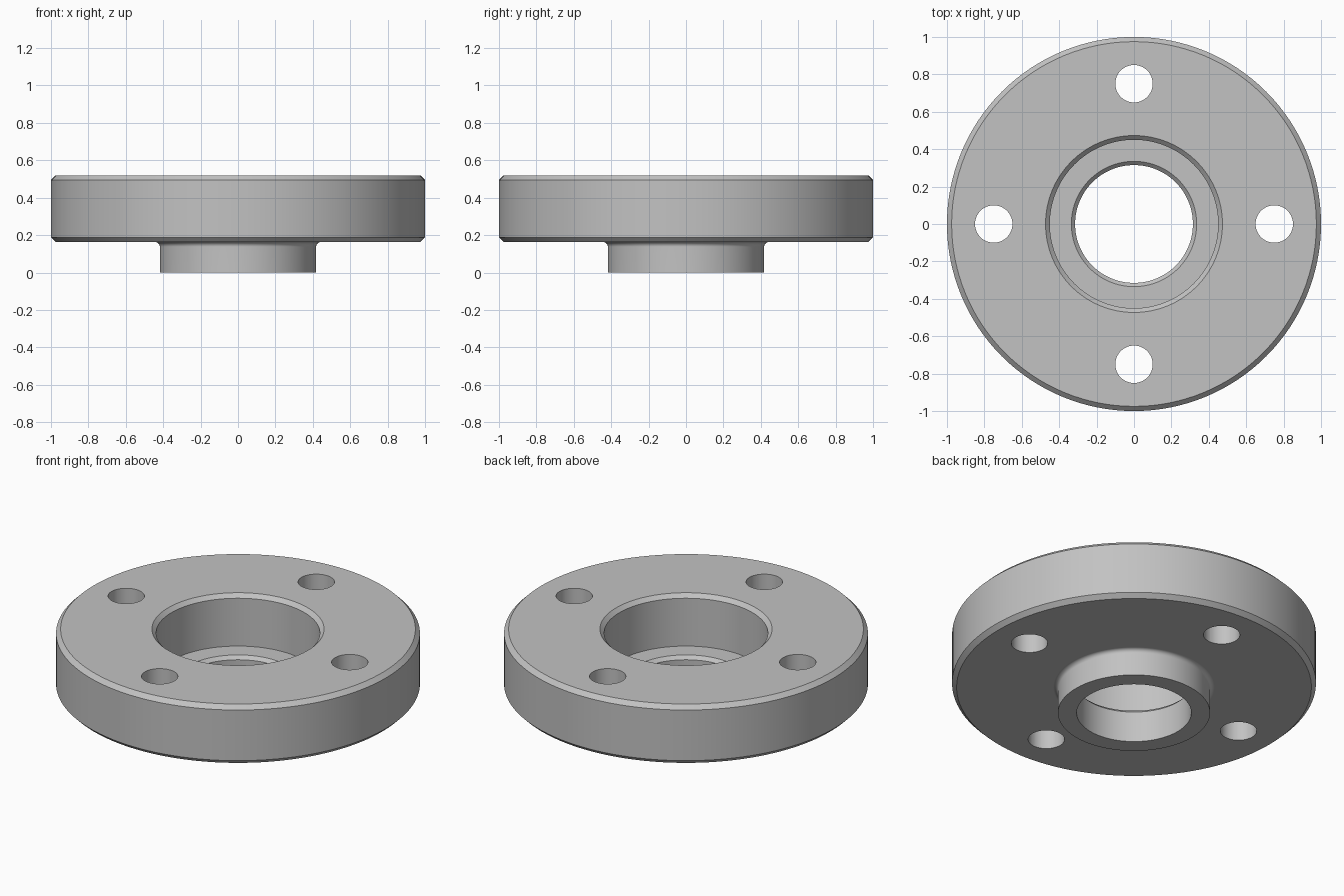
import bpy, bmesh
from math import cos, sin, pi, radians

default = bpy.data.objects.get("Cube")
if default:
    bpy.data.objects.remove(default, do_unlink=True)

SEGMENTS = 128
TOP, BASE = 0.52, 0.163          # flange faces
CHAMFER, FILLET = 0.025, 0.025
HUB, BORE, RECESS = 0.418, 0.315, 0.45
FLOOR = 0.207                    # floor of the recess
BOLT_CIRCLE, BOLT_HOLE = 0.75, 0.1

steel = bpy.data.materials.new("grey steel")
steel.use_nodes = True
grey = (0.54, 0.54, 0.54, 1)
steel.diffuse_color = grey
steel.node_tree.nodes["Principled BSDF"].inputs["Base Color"].default_value = grey


def to_object(name, bm):
    mesh = bpy.data.meshes.new(name)
    bmesh.ops.recalc_face_normals(bm, faces=bm.faces)
    bm.to_mesh(mesh)
    bm.free()
    mesh.materials.append(steel)
    obj = bpy.data.objects.new(name, mesh)
    bpy.context.collection.objects.link(obj)
    return obj


def lathe(name, profile):
    """Turn a closed (radius, height) outline around the z axis."""
    bm = bmesh.new()
    verts = [bm.verts.new((r, 0, z)) for r, z in profile]
    edges = [bm.edges.new((a, b)) for a, b in zip(verts, verts[1:] + verts[:1])]
    bmesh.ops.spin(bm, geom=verts + edges, axis=(0, 0, 1), cent=(0, 0, 0),
                   angle=2 * pi, steps=SEGMENTS, use_merge=True)
    bmesh.ops.remove_doubles(bm, verts=bm.verts, dist=0.0001)
    return to_object(name, bm)


# Concave fillet between hub and flange
steps = 6
fillet = [(HUB + FILLET * (1 - cos(i * pi / 2 / steps)),
           BASE - FILLET * (1 - sin(i * pi / 2 / steps))) for i in range(steps + 1)]

# Flange body: hub, chamfered rim, recess and through bore
flange = lathe("flange_body", [
    (BORE, 0), (HUB, 0), *fillet,
    (1 - CHAMFER, BASE), (1, BASE + CHAMFER),
    (1, TOP - CHAMFER), (1 - CHAMFER, TOP),
    (RECESS + 0.023, TOP), (RECESS, TOP - 0.023),
    (RECESS, FLOOR), (BORE + 0.02, FLOOR), (BORE, FLOOR - 0.02),
])

# Four bolt holes
bm = bmesh.new()
for i in range(4):
    angle = i * pi / 2
    hole = bmesh.ops.create_cone(bm, cap_ends=True, segments=48, depth=1,
                                 radius1=BOLT_HOLE, radius2=BOLT_HOLE)
    bmesh.ops.translate(bm, verts=hole["verts"],
                        vec=(BOLT_CIRCLE * cos(angle), BOLT_CIRCLE * sin(angle), 0.35))
cutter = to_object("bolt_hole_cutter", bm)
cutter.hide_render = True

cut = flange.modifiers.new("Bolt holes", "BOOLEAN")
cut.operation = "DIFFERENCE"
cut.solver = "EXACT"
cut.object = cutter

bpy.ops.object.select_all(action="DESELECT")
flange.select_set(True)
bpy.context.view_layer.objects.active = flange
bpy.ops.object.modifier_apply(modifier=cut.name)
bpy.data.objects.remove(cutter, do_unlink=True)

# Smooth walls with crisp edges and flat faces
bpy.ops.object.shade_smooth_by_angle(angle=radians(30))
weighted = flange.modifiers.new("Weighted normals", "WEIGHTED_NORMAL")
weighted.keep_sharp = True
